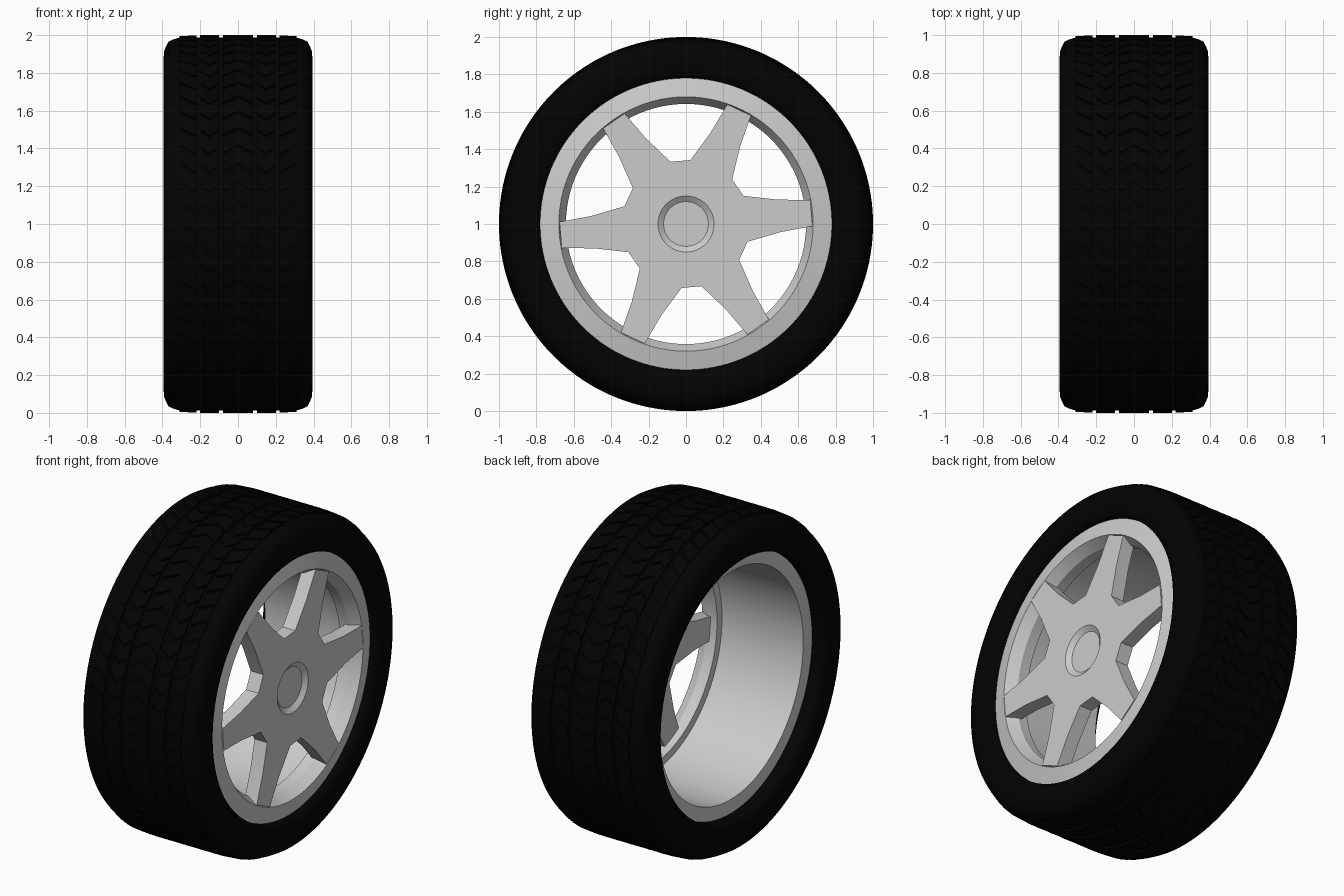
import bpy, bmesh
from math import sin, cos, pi, radians, atan2, hypot

if "Cube" in bpy.data.objects:
    bpy.data.objects.remove(bpy.data.objects["Cube"])

black = bpy.data.materials.new("rubber_black")
black.diffuse_color = (0.0008, 0.0008, 0.0008, 1)
black.use_nodes = True
black.node_tree.nodes["Principled BSDF"].inputs["Base Color"].default_value = black.diffuse_color


def at(x, r, a):
    """Point at radius r and angle a around the axle (x axis, height 1)."""
    return (x, r * cos(a), 1 + r * sin(a))


def finish(bm, name, mat=None, smooth=None):
    bmesh.ops.recalc_face_normals(bm, faces=bm.faces)
    me = bpy.data.meshes.new(name)
    bm.to_mesh(me)
    bm.free()
    ob = bpy.data.objects.new(name, me)
    bpy.context.collection.objects.link(ob)
    if mat:
        me.materials.append(mat)
    if smooth:
        bpy.ops.object.select_all(action='DESELECT')
        ob.select_set(True)
        bpy.context.view_layer.objects.active = ob
        bpy.ops.object.shade_smooth_by_angle(angle=radians(smooth))
    return ob


def lathe(name, profile, n, mat=None, smooth=30):
    """Revolve a closed (x, r) profile around the axle."""
    bm = bmesh.new()
    rings = [[bm.verts.new(at(x, r, 2 * pi * i / n)) for x, r in profile] for i in range(n)]
    m = len(profile)
    for i in range(n):
        a, b = rings[i], rings[(i + 1) % n]
        for j in range(m):
            k = (j + 1) % m
            bm.faces.new((a[j], a[k], b[k], b[j]))
    return finish(bm, name, mat, smooth)


# Tyre carcass: mirrored sidewall profile
half = [(0.29, 0.78), (0.37, 0.78), (0.382, 0.79), (0.392, 0.83), (0.395, 0.87),
        (0.39, 0.92), (0.37, 0.963), (0.345, 0.977), (0.31, 0.987)]
lathe("tyre", half + [(-x, r) for x, r in reversed(half)], 128, black, 40)

# Tread blocks: slanted columns making chevrons, mirrored left and right
ROWS = 60
step = 2 * pi / ROWS
columns = [(0.0, 0.08, 0.0, 0.45), (0.10, 0.15, 0.1, 0.5),
           (0.15, 0.20, 0.5, 0.1), (0.22, 0.31, 0.5, 0.0)]
bm = bmesh.new()
for side in (-1, 1):
    for x0, x1, s0, s1 in columns:
        for row in range(ROWS):
            v = []
            for r in (0.980, 1.0):
                for x, s, f in ((x0, s0, 0), (x1, s1, 0), (x1, s1, .86), (x0, s0, .86)):
                    rr = r - 0.006 if x > 0.3 else r
                    v.append(bm.verts.new(at(side * x, rr, (row + s + f) * step)))
            bm.faces.new(v[4:])
            for k in range(4):
                n = (k + 1) % 4
                bm.faces.new((v[k], v[n], v[4 + n], v[4 + k]))
finish(bm, "tread_blocks", black)

# Rim: deep barrel, inner ledge and tapered front lip
lathe("rim", [(-0.305, 0.78), (-0.305, 0.695), (0.24, 0.69), (0.24, 0.642),
              (0.305, 0.642), (0.368, 0.68), (0.345, 0.78)], 96)

# Six-spoke centre with a shallow hub recess
spoke = [(0.32, -0.123), (0.50, -0.087), (0.673, -0.07),
         (0.673, 0.07), (0.50, 0.087), (0.32, 0.123)]
FRONT, BACK = 0.37, 0.285
outline, hub = [], []
for s in range(6):
    base = radians(5 + 60 * s)
    for i, (u, w) in enumerate(spoke):
        outline.append((hypot(u, w), base + atan2(w, u)))
        hub.append(base + radians(-25 + 10 * i))
bm = bmesh.new()
loops = [[bm.verts.new(at(FRONT - 0.022, 0.12, a)) for a in hub],
         [bm.verts.new(at(FRONT, 0.15, a)) for a in hub],
         [bm.verts.new(at(FRONT, r, a)) for r, a in outline],
         [bm.verts.new(at(BACK, r, a)) for r, a in outline],
         [bm.verts.new(at(BACK, 0.15, a)) for a in hub]]
for p, q in zip(loops, loops[1:]):
    for i in range(36):
        k = (i + 1) % 36
        bm.faces.new((p[i], p[k], q[k], q[i]))
bm.faces.new(loops[0])
bm.faces.new(loops[-1])
finish(bm, "spokes", None, 25)
